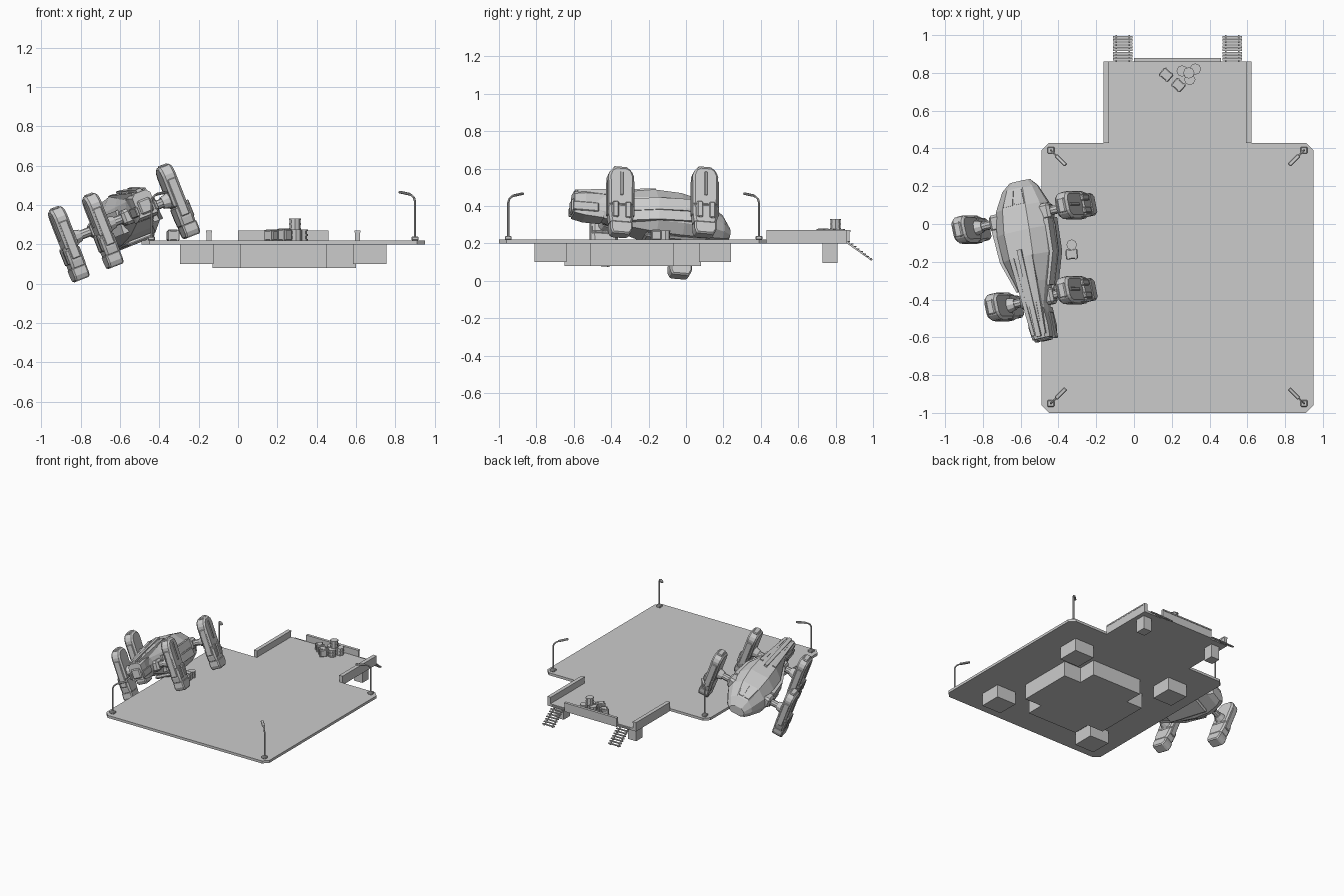
import bpy, bmesh, math
from mathutils import Matrix, Vector

if "Cube" in bpy.data.objects:
    bpy.data.objects.remove(bpy.data.objects["Cube"])

I = Matrix.Identity(4)
T = Matrix.Translation
R = lambda deg, ax: Matrix.Rotation(math.radians(deg), 4, ax)

def finish(name, bm, mat, bevel=0.0):
    bmesh.ops.recalc_face_normals(bm, faces=bm.faces)
    me = bpy.data.meshes.new(name)
    bm.to_mesh(me)
    bm.free()
    ob = bpy.data.objects.new(name, me)
    bpy.context.collection.objects.link(ob)
    ob.matrix_world = mat
    if bevel:
        m = ob.modifiers.new("bevel", "BEVEL")
        m.width, m.segments = bevel, 1
    return ob

def box(name, lo, hi, mat=I, bevel=0.0):
    bm = bmesh.new()
    lo, hi = Vector(lo), Vector(hi)
    bmesh.ops.create_cube(bm, size=1, matrix=T((lo + hi) / 2) @ Matrix.Diagonal((*(hi - lo), 1)))
    return finish(name, bm, mat, bevel)

def loft(name, rings, mat=I, bevel=0.0):
    bm = bmesh.new()
    rows = [[bm.verts.new(p) for p in r] for r in rings]
    n = len(rows[0])
    for a, b in zip(rows, rows[1:]):
        for i in range(n):
            bm.faces.new((a[i], a[(i + 1) % n], b[(i + 1) % n], b[i]))
    bm.faces.new(rows[0])
    bm.faces.new(rows[-1])
    return finish(name, bm, mat, bevel)

def prism(name, pts, z0, z1, mat=I, bevel=0.0):
    return loft(name, [[(x, y, z) for x, y in pts] for z in (z0, z1)], mat, bevel)

def rod(name, p, q, r, n=8, mat=I, r2=None):
    p, q = Vector(p), Vector(q)
    bm = bmesh.new()
    bmesh.ops.create_cone(bm, cap_ends=True, segments=n, radius1=r, radius2=r if r2 is None else r2,
                          depth=(q - p).length,
                          matrix=T((p + q) / 2) @ (q - p).to_track_quat('Z', 'Y').to_matrix().to_4x4())
    return finish(name, bm, mat)

# ---- Landing deck: chamfered square with a rear extension
c = 0.04
prism("deck", [(-.49 + c, -1), (.95 - c, -1), (.95, -1 + c), (.95, .43 - c), (.95 - c, .43), (.6, .43), (.6, .86),
               (-.14, .86), (-.14, .43), (-.49 + c, .43), (-.49, .43 - c), (-.49, -1 + c)], .2, .22)

# ---- Supports: cross-shaped core, four corner blocks, two rear posts
x = (-.13, .01, .45, .6)
y = (-.65, -.51, -.067, .08)
prism("support_core", [(x[1], y[0]), (x[2], y[0]), (x[2], y[1]), (x[3], y[1]), (x[3], y[2]), (x[2], y[2]), (x[2], y[3]),
                       (x[1], y[3]), (x[1], y[2]), (x[0], y[2]), (x[0], y[1]), (x[1], y[1])], .08, .2)
for bx in (-.295, .585):
    for by in (-.81, .07):
        box("support_block", (bx, by, .1), (bx + .17, by + .17, .2))
for px in (-.09, .55):
    box("rear_post", (px - .037, .73, .095), (px + .037, .81, .2))

# ---- Parapet walls and rear stairs
for wx in (-.147, .607):
    box("side_wall", (wx - .013, .43, .2), (wx + .013, .86, .262))
    box("side_wall_cap", (wx - .015, .43, .262), (wx + .015, .86, .272))
box("rear_wall", (0, .86, .2), (.46, .875, .268))
box("rear_wall_cap", (0, .857, .262), (.46, .879, .272))
for sx in (-.06, .52):
    for s in (-.035, .035):
        prism("stair_stringer", [(.86, .213), (.86, .2), (.99, .108), (1.0, .112)], sx + s - .004, sx + s + .004,
              Matrix(((0, 0, 1, 0), (1, 0, 0, 0), (0, 1, 0, 0), (0, 0, 0, 1))))
    for i in range(8):
        yy, zz = .865 + i * .0168, .212 - i * .0133
        box("stair_tread", (sx - .052, yy, zz - .004), (sx + .052, yy + .013, zz + .002))

# ---- Corner lamps leaning inwards
for lx in (-.44, .9):
    for ly in (-.95, .39):
        d = Vector((.23 - lx, -.285 - ly, 0))
        d = Vector((math.copysign(.7, d.x), math.copysign(.7, d.y), 0))
        o, up = Vector((lx, ly, 0)), Vector((0, 0, 1))
        box("lamp_base", (lx - .018, ly - .018, .22), (lx + .018, ly + .018, .24), bevel=.004)
        path = [o + up * .24, o + up * .42, o + d * .008 + up * .438, o + d * .025 + up * .45, o + d * .05 + up * .457]
        for a, b in zip(path, path[1:]):
            rod("lamp_pole", a, b, .006, 6)
        m = T(path[-1]) @ R(math.degrees(math.atan2(d.y, d.x)), 'Z') @ R(-9, 'Y')
        box("lamp_head", (-.012, -.011, -.006), (.063, .011, .006), m, .004)

# ---- Cargo: barrels and crates
def barrel(bx, by, z, r=.03, h=.056):
    rod("barrel", (bx, by, z), (bx, by, z + h), r * .9, 8)
    for k in (0, .43, .86):
        rod("barrel_hoop", (bx, by, z + h * k), (bx, by, z + h * (k + .14)), r, 8)

def crate(cx, cy, ang, h):
    m = T((cx, cy, .22)) @ R(ang, 'Z')
    box("crate", (-.032, -.026, 0), (.032, .026, h), m, .005)
    box("crate_lid", (-.022, -.018, h - .002), (.022, .018, h + .005), m)
    for s in (-.02, .02):
        box("crate_band", (s - .004, -.029, 0), (s + .004, .029, h + .003), m)

for bx, by, z in ((.255, .81, .22), (.325, .82, .22), (.295, .765, .22), (.29, .8, .276)):
    barrel(bx, by, z)
crate(.17, .79, -40, .05)
crate(.235, .735, -42, .055)
crate(-.33, -.16, 5, .05)
barrel(-.33, -.11, .22, .028, .05)

# ---- Tilted craft: everything below lives in its own frame, nose towards +y
M = T((-.54, -.195, .328)) @ R(11.5, 'Z') @ R(-4.5, 'X') @ R(-21, 'Y')

def ring(yy, hw, zb, zt):
    h = zt - zb
    half = [(.62, 0), (.92, .2), (1, .48), (.86, .74), (.45, 1)]
    pts = half + [(-a, b) for a, b in reversed(half)]
    return [(a * hw, yy, zb + b * h) for a, b in pts]

SECT = [(.43, .06, -.085, -.02), (.39, .10, -.1, .04), (.29, .148, -.112, .105), (.16, .163, -.115, .137),
        (.02, .152, -.105, .147), (-.12, .1, -.075, .143), (-.24, .06, -.03, .135), (-.33, .05, -.012, .125)]
loft("hull", [ring(*s) for s in SECT], M)

def top_panel(name, ya, yb, xs, rise=.007):
    # slab following the sloped hull top between two stations
    (x0a, x1a, za), (x0b, x1b, zb) = xs
    loft(name, [[(x0a, ya, za - .015), (x1a, ya, za - .015), (x1a, ya, za + rise), (x0a, ya, za + rise)],
                [(x0b, yb, zb - .015), (x1b, yb, zb - .015), (x1b, yb, zb + rise), (x0b, yb, zb + rise)]], M)

# spine strips running back to the tail
top_panel("spine", .06, -.41, ((-.012, .012, .146), (-.014, .014, .118)), .014)
for s in (-1, 1):
    top_panel("spine_strip", .02, -.40, ((s * .04, s * .066, .142), (s * .022, s * .04, .112)), .012)
    top_panel("windscreen", .38, .30, ((s * .006, s * .04, .045), (s * .006, s * .062, .1)), .006)
    # side doors and lower sponson
    m = M @ Matrix.Diagonal((s, 1, 1, 1))
    for z0, z1 in ((-.055, .0), (.012, .07)):
        loft("side_panel", [[(xo - .03, yy, z0), (xo, yy, z0), (xo - .004, yy, z1), (xo - .03, yy, z1)]
                            for yy, xo in ((.2, .168), (.02, .158), (-.15, .1))], m)
    loft("side_rib", [[(xo - .03, yy, .0), (xo, yy, .0), (xo, yy, .012), (xo - .03, yy, .012)]
                      for yy, xo in ((.27, .158), (.16, .172), (.02, .161), (-.2, .082))], m)

# tail: wedge box with an open-looking nozzle and side fins
loft("tail_box", [[(-w, yy, zb), (w, yy, zb), (w, yy, zt - .02), (w * .6, yy, zt), (-w * .6, yy, zt), (-w, yy, zt - .02)]
                  for yy, w, zb, zt in ((-.26, .05, -.03, .125), (-.36, .056, -.025, .122), (-.42, .05, -.012, .115))], M)
box("tail_nozzle", (-.035, -.432, .0), (.035, -.41, .075), M, .008)
for s in (-1, 1):
    box("tail_fin", (s * .052 - .008, -.43, .0), (s * .052 + .008, -.29, .05), M, .004)
box("belly_plate", (-.075, -.04, -.125), (.075, .3, -.1), M, .01)

# ---- Four engine legs with struts
YZ = Matrix(((0, 0, 1, 0), (1, 0, 0, 0), (0, 1, 0, 0), (0, 0, 0, 1)))
for s in (-1, 1):
    for tag, lx, ly, inner in (("front", .302, .235, .13), ("rear", .208, -.205, .05)):
        m = M @ Matrix.Diagonal((s, 1, 1, 1))
        n = m @ T((lx, ly, 0))
        k = n @ YZ
        prism(tag + "_leg_upper", [(-.068, -.03), (.068, -.03), (.07, .145), (.056, .18), (.03, .195), (-.03, .195),
                                   (-.056, .18), (-.07, .145)], -.037, .035, k, .012)
        prism(tag + "_leg_lower", [(-.06, -.135), (.055, -.135), (.066, -.09), (.07, -.02), (-.07, -.02), (-.068, -.09)],
              -.036, .042, k, .012)
        prism(tag + "_leg_foot", [(-.05, -.192), (.042, -.192), (.058, -.165), (.058, -.12), (-.062, -.12), (-.062, -.165)],
              -.034, .046, k, .008)
        box(tag + "_leg_slot", (.03, -.008, .03), (.041, .008, .165), n, .003)
        box(tag + "_leg_crest", (-.02, -.04, .185), (.02, .04, .201), n, .006)
        for e in (-1, 1):
            box(tag + "_leg_trim", (.03, e * .034 - .016, -.1), (.049, e * .034 + .016, -.01), n, .005)
            box(tag + "_leg_side_plate", (-.022, e * .066 - .008, -.08), (.024, e * .066 + .008, .12), n, .004)
        # strut with collars
        rod(tag + "_strut", (inner - .04, ly, .02), (lx - .02, ly, .02), .024, 10, m)
        box(tag + "_strut_root", (inner - .05, ly - .045, -.02), (inner + .045, ly + .045, .06), m, .014)
        rod(tag + "_strut_collar", (lx - .075, ly, .02), (lx - .03, ly, .02), .03, 10, m, .042)
